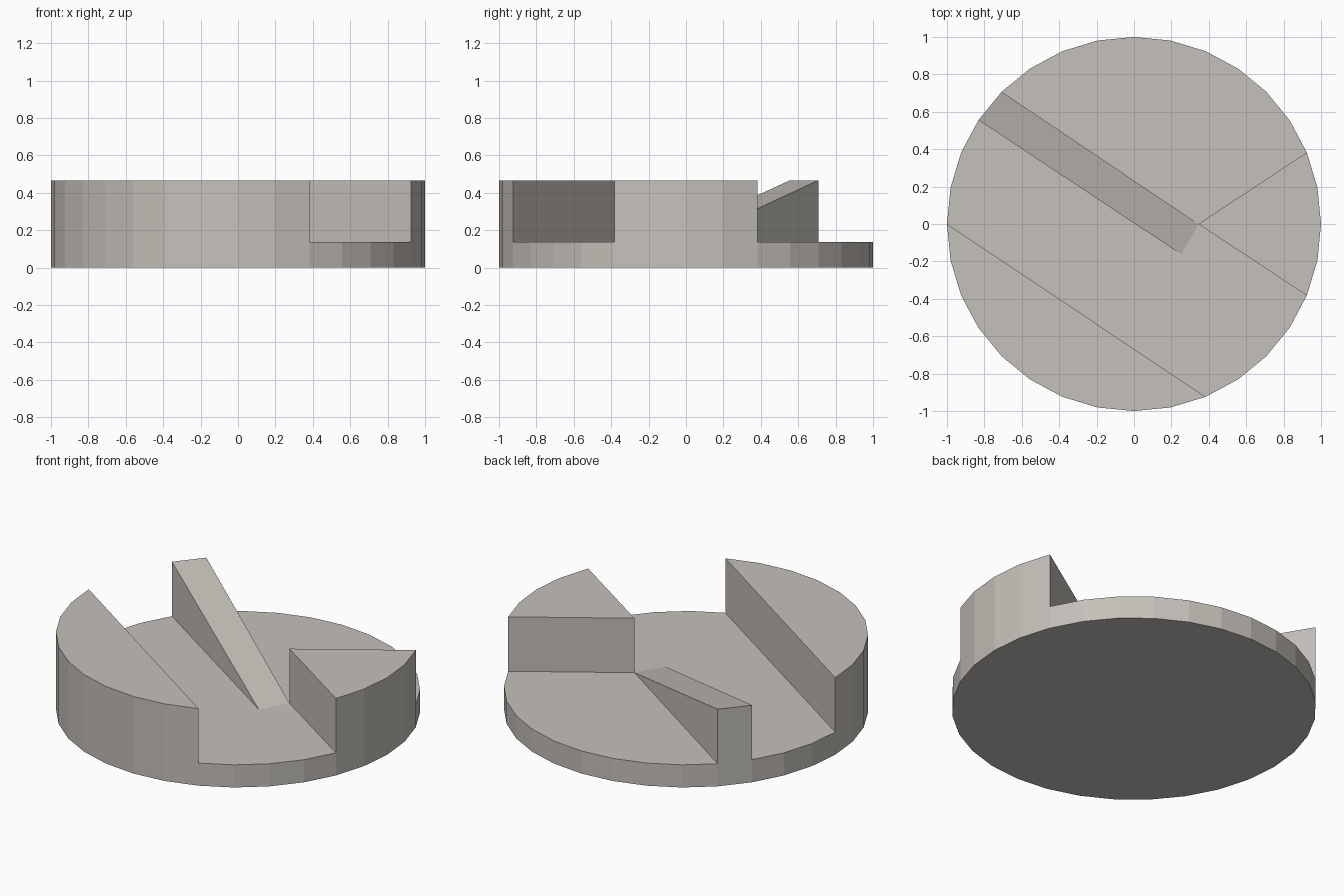
import bpy, bmesh
from math import cos, sin, tau

SIDES = 32
BASE = 0.137    # floor height
TOP = 0.467     # height of the raised blocks

cube = bpy.data.objects.get("Cube")
if cube:
    bpy.data.objects.remove(cube, do_unlink=True)

stone = bpy.data.materials.new("warm grey")
stone.use_nodes = True
colour = (0.56, 0.53, 0.49, 1)
stone.diffuse_color = colour
stone.node_tree.nodes["Principled BSDF"].inputs["Base Color"].default_value = colour


def rim(first, last):
    """Rim points from one corner of the disc to another, counter-clockwise."""
    return [(cos(tau * i / SIDES), sin(tau * i / SIDES)) for i in range(first, last + 1)]


def prism(name, outline, bottom, top):
    """Upright block over an outline; top is a height function of the corner index."""
    bm = bmesh.new()
    low = [bm.verts.new((x, y, bottom)) for x, y in outline]
    high = [bm.verts.new((x, y, top(i))) for i, (x, y) in enumerate(outline)]
    bm.faces.new(low[::-1])
    bm.faces.new(high)
    for i in range(len(outline)):
        j = (i + 1) % len(outline)
        bm.faces.new((low[i], low[j], high[j], high[i]))
    # collapse walls of zero height, as at the foot of the ramp
    bmesh.ops.remove_doubles(bm, verts=bm.verts, dist=0.0001)
    bmesh.ops.recalc_face_normals(bm, faces=bm.faces)
    mesh = bpy.data.meshes.new(name)
    bm.to_mesh(mesh)
    bm.free()
    mesh.materials.append(stone)
    obj = bpy.data.objects.new(name, mesh)
    bpy.context.collection.objects.link(obj)
    return obj


hub = (0.345, 0.0)    # corner shared by the wedge and the ramp

# round floor plate
prism("base_disc", rim(0, SIDES - 1), 0, lambda i: BASE)

# raised segment cut off by a straight chord
prism("raised_segment", rim(16, 26), BASE, lambda i: TOP)

# raised wedge between the hub and the rim
prism("raised_wedge", [hub] + rim(-2, 2), BASE, lambda i: TOP)

# narrow ramp climbing from the hub to the rim
prism("ramp", [hub] + rim(12, 13) + [(0.253, -0.163)], BASE,
      lambda i: TOP if i in (1, 2) else BASE)
